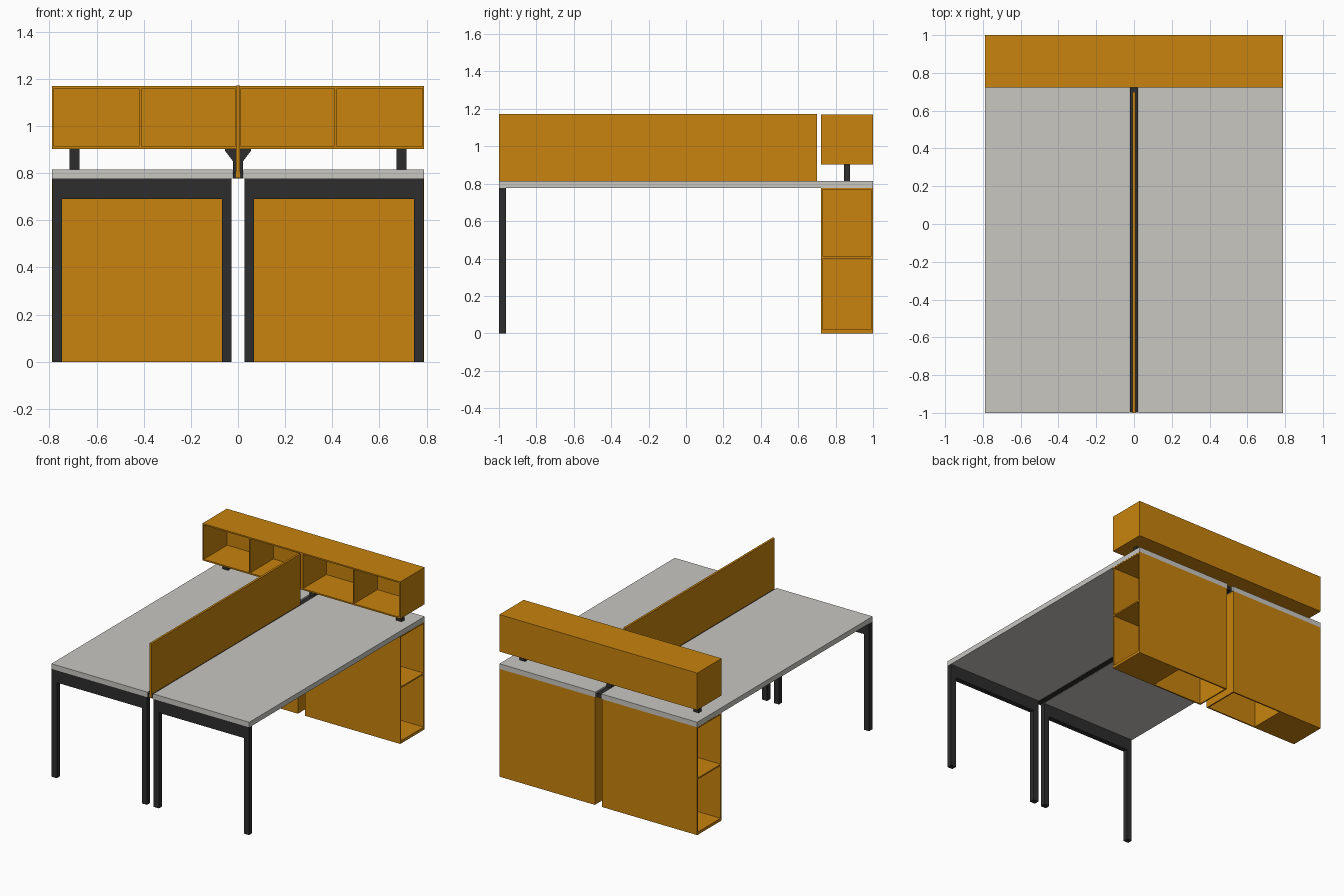
import bpy

if "Cube" in bpy.data.objects:
    bpy.data.objects.remove(bpy.data.objects["Cube"])


def material(name, rgb):
    m = bpy.data.materials.new(name)
    m.diffuse_color = (*rgb, 1)
    m.use_nodes = True
    m.node_tree.nodes["Principled BSDF"].inputs["Base Color"].default_value = m.diffuse_color
    return m


ORANGE = material("orange_laminate", (0.578, 0.227, 0.004))
GREY = material("light_grey_top", (0.578, 0.571, 0.535))
DARK = material("dark_metal", (0.026, 0.026, 0.026))


def make(name, verts, faces, mat):
    me = bpy.data.meshes.new(name)
    me.from_pydata(verts, [], faces)
    me.materials.append(mat)
    ob = bpy.data.objects.new(name, me)
    bpy.context.collection.objects.link(ob)
    return ob


def box(name, x, y, z, mat):
    """Box from (min, max) ranges on each axis."""
    x, y, z = sorted(x), sorted(y), sorted(z)
    verts = [(a, b, c) for a in x for b in y for c in z]
    faces = [(0, 1, 3, 2), (4, 6, 7, 5), (0, 4, 5, 1),
             (2, 3, 7, 6), (0, 2, 6, 4), (1, 5, 7, 3)]
    return make(name, verts, faces, mat)


def prism(name, profile, y0, y1, mat):
    """Counter-clockwise xz profile extruded along y."""
    n = len(profile)
    verts = [(x, y, z) for y in (y0, y1) for x, z in profile]
    faces = [tuple(range(n)), tuple(reversed(range(n, 2 * n)))]
    faces += [(i, i + n, (i + 1) % n + n, (i + 1) % n) for i in range(n)]
    return make(name, verts, faces, mat)


W, IN = 0.79, 0.025        # outer and inner edge of each desk half
Y0, Y1 = 0.723, 1.0        # depth range of the storage units
T = 0.01                   # panel thickness
DESK_Z, TOP_Z = 0.778, 0.815

for side, s in (("left", -1), ("right", 1)):
    def part(name, x, y, z, mat):
        return box(f"{side}_{name}", (s * x[0], s * x[1]), y, z, mat)

    # desktop
    part("desktop", (IN - 0.002, W), (-1, 1), (DESK_Z, TOP_Z), GREY)

    # front leg frame
    part("outer_leg", (0.747, 0.788), (-1, -0.963), (0, DESK_Z), DARK)
    part("inner_leg", (0.027, 0.068), (-1, -0.963), (0, DESK_Z), DARK)
    part("front_rail", (0.068, 0.747), (-1, -0.963), (0.69, DESK_Z), DARK)

    # rear cabinet, open on the outer side, hollow behind the divider
    c0, div = 0.028, 0.45
    part("cabinet_front", (c0, W), (Y0, Y0 + T), (0, DESK_Z), ORANGE)
    part("cabinet_back", (c0, W), (Y1 - T, Y1), (0, DESK_Z), ORANGE)
    inner = (Y0 + T, Y1 - T)
    part("cabinet_inner_side", (c0, c0 + T), inner, (0, DESK_Z), ORANGE)
    part("cabinet_divider", (div - T, div), inner, (0, DESK_Z), ORANGE)
    part("cabinet_floor", (div, W), inner, (0, 0.02), ORANGE)
    part("cabinet_shelf", (div, W), inner, (0.4, 0.41), ORANGE)
    part("cabinet_top", (c0 + T, W), inner, (DESK_Z - T, DESK_Z - 0.001), ORANGE)

    # upper shelf parts and its post
    part("hutch_end", (W - T, W), (Y0, Y1), (0.903, 1.17), ORANGE)
    part("hutch_divider", (0.41, 0.42), (Y0 + 0.002, Y1 - T), (0.913, 1.16), ORANGE)
    part("hutch_post", (0.672, 0.715), (0.845, 0.877), (TOP_Z, 0.903), DARK)

# upper shelf: panels across the full width
span = (-W + T, W - T)
box("hutch_floor", span, (Y0, Y1), (0.903, 0.913), ORANGE)
box("hutch_top", span, (Y0, Y1), (1.16, 1.17), ORANGE)
box("hutch_back", span, (Y1 - T, Y1), (0.913, 1.16), ORANGE)
box("hutch_centre_divider", (-0.012, 0.012), (Y0, Y1 - T), (0.913, 1.16), ORANGE)

# privacy screen held in the centre channel
box("privacy_screen", (-0.008, 0.008), (-1, 0.7), (0.782, 1.172), ORANGE)
box("centre_beam", (-0.021, 0.021), (-0.998, 0.99), (DESK_Z, 0.806), DARK)

# flared centre support under the upper shelf
prism("centre_bracket",
      [(-0.021, 0.806), (0.021, 0.806), (0.021, 0.85), (0.055, 0.895),
       (0.055, 0.903), (-0.055, 0.903), (-0.055, 0.895), (-0.021, 0.85)],
      0.845, 0.877, DARK)
